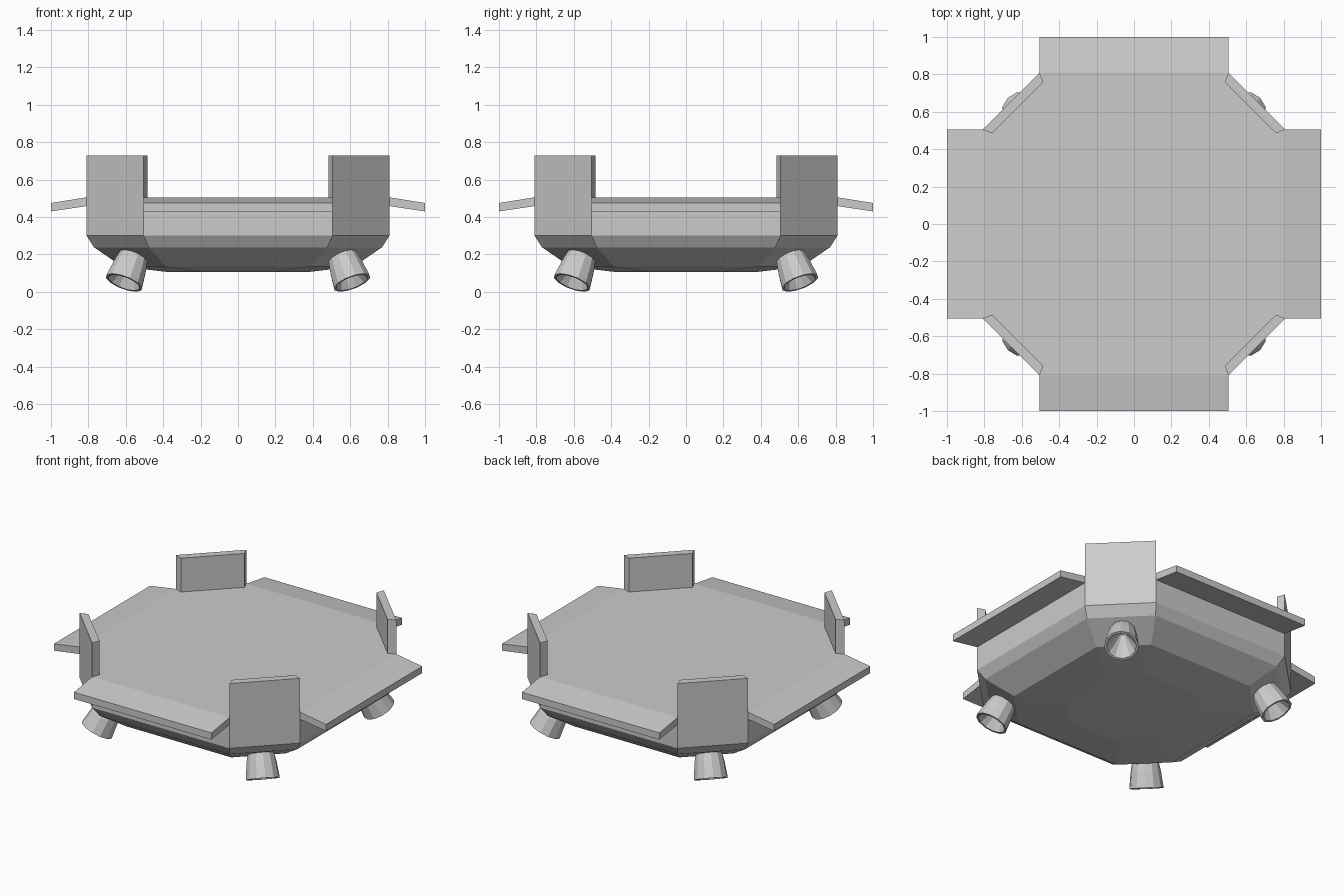
import bpy, bmesh, math
from mathutils import Matrix, Vector

cube = bpy.data.objects.get("Cube")
if cube:
    bpy.data.objects.remove(cube)

grey = bpy.data.materials.new("plain_grey")
grey.use_nodes = True
grey.diffuse_color = (0.6, 0.6, 0.6, 1)
grey.node_tree.nodes["Principled BSDF"].inputs["Base Color"].default_value = (0.6, 0.6, 0.6, 1)

REACH, HALF = 0.81, 0.505        # hull side distance and half width
DECK, WALL_BASE, WALL_TOP = 0.505, 0.30, 0.73


def add_object(name, bm):
    bmesh.ops.recalc_face_normals(bm, faces=bm.faces)
    mesh = bpy.data.meshes.new(name)
    bm.to_mesh(mesh)
    bm.free()
    mesh.materials.append(grey)
    obj = bpy.data.objects.new(name, mesh)
    bpy.context.collection.objects.link(obj)
    return obj


def octagon(reach, half, z):
    pts = []
    for k in range(4):
        turn = Matrix.Rotation(k * math.pi / 2, 3, "Z")
        pts += [turn @ Vector((reach, s * half, z)) for s in (-1, 1)]
    return pts


def loft(bm, rings, cap_start=True, cap_end=True):
    loops = [[bm.verts.new(p) for p in ring] for ring in rings]
    n = len(loops[0])
    for a, b in zip(loops, loops[1:]):
        for i in range(n):
            j = (i + 1) % n
            bm.faces.new((a[i], a[j], b[j], b[i]))
    if cap_start:
        bm.faces.new(loops[0][::-1])
    if cap_end:
        bm.faces.new(loops[-1])


# Hull: stacked octagons rounding in towards the flat belly
bm = bmesh.new()
profile = [(0.37, 0.19, 0.105), (0.62, 0.385, 0.135), (0.77, 0.477, 0.238),
           (REACH, HALF, WALL_BASE), (REACH, HALF, DECK)]
loft(bm, [octagon(*p) for p in profile])
# The corner plates replace the upper diagonal sides
bm.normal_update()
diagonal = [f for f in bm.faces if abs(f.normal.z) < 0.01
            and abs(abs(f.normal.x) - abs(f.normal.y)) < 0.01]
bmesh.ops.delete(bm, geom=diagonal, context="FACES")
add_object("hull", bm)


def edge_flap(turn):
    section = [(REACH, DECK), (1.0, 0.475), (1.0, 0.43), (REACH, 0.458)]
    bm = bmesh.new()
    loft(bm, [[turn @ Vector((x, y, z)) for x, z in section] for y in (-HALF, HALF)])
    return bm


def corner_plate(turn):
    plan = [(REACH, HALF), (HALF, REACH), (0.485, 0.76), (0.76, 0.485)]
    bm = bmesh.new()
    loft(bm, [[turn @ Vector((x, y, z)) for x, y in plan] for z in (WALL_BASE, WALL_TOP)])
    return bm


def thruster(turn):
    # Barrel with a thin rim and a conical hollow, splayed outwards
    profile = [(0.072, 0.20), (0.092, 0.10), (0.104, 0), (0.09, 0), (0.012, 0.14)]
    tilt = Matrix.Rotation(math.radians(-28), 4, "Y")
    place = (turn.to_4x4() @ Matrix.Rotation(math.pi / 4, 4, "Z")
             @ Matrix.Translation((0.862, 0, 0.049)) @ tilt)
    sides = 12
    rings = [[place @ Vector((r * math.cos(t), r * math.sin(t), z))
              for t in (2 * math.pi * i / sides for i in range(sides))]
             for r, z in profile]
    bm = bmesh.new()
    loft(bm, rings)
    return bm


# Four-way repeats
sides = ("left", "back", "right", "front")
corners = ("back_left", "back_right", "front_right", "front_left")
for k in range(4):
    turn = Matrix.Rotation(k * math.pi / 2, 3, "Z")
    add_object(sides[k] + "_flap", edge_flap(turn))
    add_object(corners[k] + "_plate", corner_plate(turn))
    add_object(corners[k] + "_thruster", thruster(turn))
